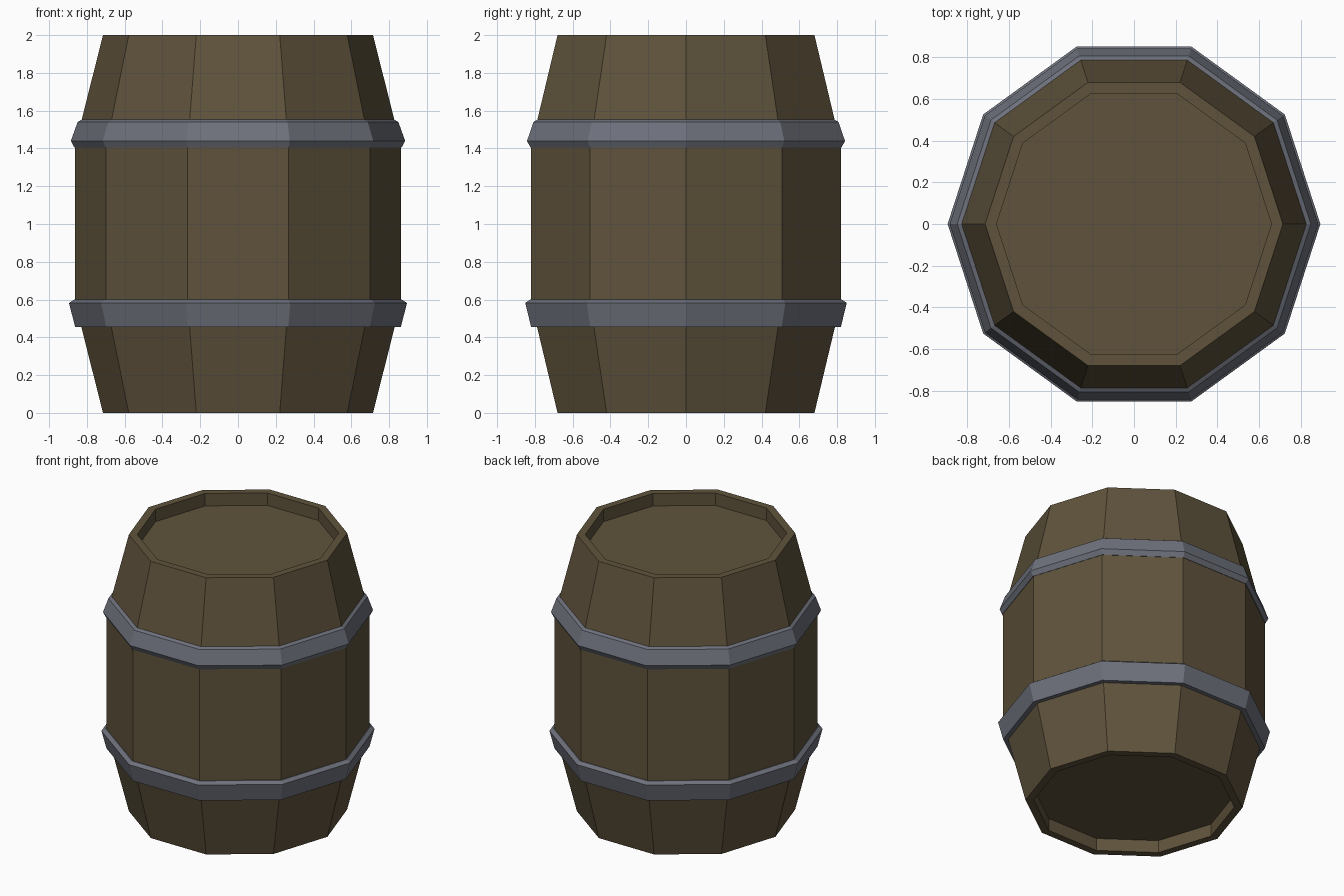
import bpy
import bmesh
import math

if "Cube" in bpy.data.objects:
    bpy.data.objects.remove(bpy.data.objects["Cube"])

SIDES = 10


def material(name, rgb):
    m = bpy.data.materials.new(name)
    m.diffuse_color = (*rgb, 1.0)
    m.use_nodes = True
    m.node_tree.nodes["Principled BSDF"].inputs["Base Color"].default_value = m.diffuse_color
    return m


def lathe(name, profile, mat, ring=False):
    """Revolve (radius, z) points; cap both ends, or close the loop for a ring."""
    bm = bmesh.new()
    loops = []
    for r, z in profile:
        loops.append([bm.verts.new((r * math.cos(2 * math.pi * i / SIDES),
                                    r * math.sin(2 * math.pi * i / SIDES), z))
                      for i in range(SIDES)])
    pairs = list(zip(loops, loops[1:]))
    if ring:
        pairs.append((loops[-1], loops[0]))
    else:
        bm.faces.new(loops[0])
        bm.faces.new(loops[-1])
    for a, b in pairs:
        for i in range(SIDES):
            j = (i + 1) % SIDES
            bm.faces.new((a[i], a[j], b[j], b[i]))
    bmesh.ops.recalc_face_normals(bm, faces=bm.faces)
    me = bpy.data.meshes.new(name)
    bm.to_mesh(me)
    bm.free()
    me.materials.append(mat)
    ob = bpy.data.objects.new(name, me)
    bpy.context.collection.objects.link(ob)
    return ob


wood = material("dark_wood", (0.115, 0.086, 0.045))
iron = material("grey_iron", (0.155, 0.165, 0.200))

# Wooden body with recessed lids at both ends
lathe("barrel_body", [
    (0.66, 0.09), (0.66, 0.0), (0.715, 0.0), (0.863, 0.59),
    (0.863, 1.41), (0.715, 2.0), (0.66, 2.0), (0.66, 1.91)], wood)

# Lower hoop, widest near its top
lathe("lower_hoop", [
    (0.80, 0.455), (0.862, 0.455), (0.895, 0.582),
    (0.868, 0.60), (0.80, 0.60)], iron, ring=True)

# Upper hoop, widest near its bottom
lathe("upper_hoop", [
    (0.80, 1.405), (0.866, 1.405), (0.885, 1.44),
    (0.849, 1.54), (0.826, 1.553), (0.80, 1.553)], iron, ring=True)
